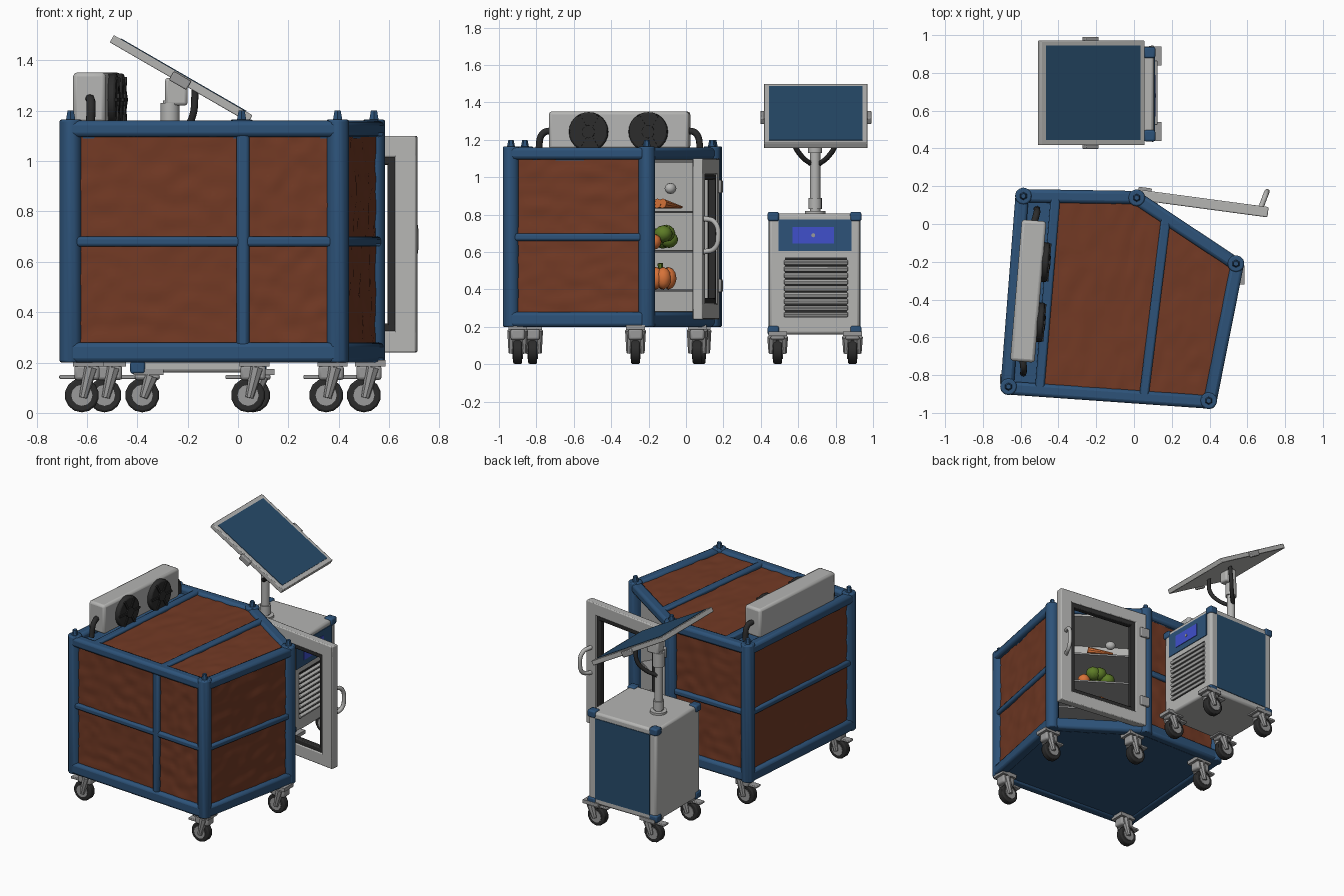
import bpy, bmesh, math, random
from mathutils import Matrix, Vector, noise

default_cube = bpy.data.objects.get("Cube")
if default_cube:
    bpy.data.objects.remove(default_cube)
random.seed(4)


def material(name, red, green, blue):
    mat = bpy.data.materials.new(name)
    mat.use_nodes = True
    mat.diffuse_color = (red, green, blue, 1)
    mat.node_tree.nodes["Principled BSDF"].inputs["Base Color"].default_value = (red, green, blue, 1)
    return mat


BLUE = material("frame blue", 0.026, 0.085, 0.19)
BROWN = material("bark brown", 0.17, 0.042, 0.018)
WHITE = material("off white", 0.46, 0.46, 0.45)
GREY = material("metal grey", 0.32, 0.32, 0.32)
DARK = material("rubber dark", 0.025, 0.025, 0.025)
CELL = material("solar blue", 0.02, 0.07, 0.145)
SCREEN = material("screen blue", 0.05, 0.08, 0.6)
ORANGE = material("vegetable orange", 0.68, 0.17, 0.04)
GREEN = material("leaf green", 0.11, 0.2, 0.02)
WORLD = Matrix.Identity(4)


def finish(name, bm, mat, frame=WORLD, bevel=0):
    """Turn a bmesh into a named object placed by a frame matrix."""
    bmesh.ops.recalc_face_normals(bm, faces=bm.faces)
    mesh = bpy.data.meshes.new(name)
    bm.to_mesh(mesh)
    bm.free()
    mesh.materials.append(mat)
    obj = bpy.data.objects.new(name, mesh)
    obj.matrix_world = frame
    bpy.context.collection.objects.link(obj)
    if bevel:
        mod = obj.modifiers.new("rounded edges", 'BEVEL')
        mod.width, mod.segments = bevel, 2
    return obj


def box(name, lo, hi, mat, frame=WORLD, bevel=0):
    lo, hi = Vector(lo), Vector(hi)
    bm = bmesh.new()
    bmesh.ops.create_cube(bm, size=1, matrix=Matrix.Translation((lo + hi) / 2) @ Matrix.Diagonal((*(hi - lo), 1)))
    return finish(name, bm, mat, frame, bevel)


def rod(name, start, end, radius, mat, sides=16, tip=None, frame=WORLD, bevel=0):
    start, end = Vector(start), Vector(end)
    turn = (end - start).to_track_quat('Z', 'Y').to_matrix().to_4x4()
    bm = bmesh.new()
    bmesh.ops.create_cone(bm, cap_ends=True, segments=sides, radius1=radius,
                          radius2=radius if tip is None else tip, depth=(end - start).length,
                          matrix=Matrix.Translation((start + end) / 2) @ turn)
    return finish(name, bm, mat, frame, bevel)


def ball(name, centre, scale, mat, frame=WORLD):
    bm = bmesh.new()
    bmesh.ops.create_icosphere(bm, subdivisions=2, radius=1,
                               matrix=Matrix.Translation(centre) @ Matrix.Diagonal((*scale, 1)))
    return finish(name, bm, mat, frame)


def tube(name, points, radius, mat, frame=WORLD):
    curve = bpy.data.curves.new(name, 'CURVE')
    curve.dimensions, curve.bevel_depth, curve.bevel_resolution = '3D', radius, 2
    curve.use_fill_caps = True
    spline = curve.splines.new('BEZIER')
    spline.bezier_points.add(len(points) - 1)
    for knot, point in zip(spline.bezier_points, points):
        knot.co = point
        knot.handle_left_type = knot.handle_right_type = 'AUTO'
    curve.materials.append(mat)
    obj = bpy.data.objects.new(name, curve)
    obj.matrix_world = frame
    bpy.context.collection.objects.link(obj)


def bark(name, corners, frame=WORLD, cells=22):
    """Rough panel spanning four corners."""
    a, b, c, d = map(Vector, corners)
    normal = (b - a).cross(d - a).normalized()
    bm = bmesh.new()
    rows = []
    for j in range(cells + 1):
        v = j / cells
        rows.append([])
        for i in range(cells + 1):
            p = a.lerp(b, i / cells).lerp(d.lerp(c, i / cells), v)
            rows[-1].append(bm.verts.new(p + normal * 0.007 * noise.noise((frame @ p) * 16)))
    for low, high in zip(rows, rows[1:]):
        for i in range(cells):
            bm.faces.new((low[i], low[i + 1], high[i + 1], high[i]))
    return finish(name, bm, BROWN, frame)


def prism(name, outline, z0, z1, mat):
    bm = bmesh.new()
    face = bm.faces.new([bm.verts.new((x, y, z0)) for x, y in outline])
    top = bmesh.ops.extrude_face_region(bm, geom=[face])["geom"]
    bmesh.ops.translate(bm, vec=(0, 0, z1 - z0), verts=[v for v in top if isinstance(v, bmesh.types.BMVert)])
    return finish(name, bm, mat)


def along(p, q):
    """Frame at p with x running towards q."""
    step = Vector(q) - Vector(p)
    return Matrix.Translation((*p, 0)) @ Matrix.Rotation(math.atan2(step.y, step.x), 4, 'Z'), step.length


def caster(name, x, y, top):
    at = Matrix.Translation((x, y, 0))
    rod(name + "_wheel", (0, -0.024, 0.07), (0, 0.024, 0.07), 0.068, DARK, 14, frame=at, bevel=0.008)
    rod(name + "_hub", (0, -0.028, 0.07), (0, 0.028, 0.07), 0.042, GREY, 12, frame=at)
    for side in (-1, 1):
        rod(name + "_fork", (0.005, side * 0.033, 0.06), (0.035, side * 0.028, top - 0.02), 0.016, GREY, 8, 0.028, at)
    box(name + "_crown", (-0.03, -0.038, 0.13), (0.07, 0.038, top - 0.01), GREY, at, 0.012)
    box(name + "_plate", (-0.035, -0.05, top - 0.015), (0.085, 0.05, top + 0.01), GREY, at)
    box(name + "_pedal", (-0.09, -0.025, 0.135), (-0.02, 0.025, 0.15), GREY, at, 0.004)


# Five-sided cold room frame
FRONT_R, FRONT_L, SIDE_L, BACK_L, BACK_R = (-0.71, -0.9), (0.43, -0.98), (0.585, -0.2), (0.02, 0.175), (-0.625, 0.185)
CORNERS = [FRONT_R, FRONT_L, SIDE_L, BACK_L, BACK_R]
centre = sum((Vector(c) for c in CORNERS), Vector((0, 0))) / len(CORNERS)
inner = [Vector(c).lerp(centre, 0.05) for c in CORNERS]
prism("floor", inner, 0.21, 0.25, BLUE)
prism("roof", inner, 1.09, 1.12, BLUE)
for (x, y) in [Vector(c).lerp(centre, 0.07) for c in CORNERS]:
    rod("corner_post", (x, y, 0.2), (x, y, 1.165), 0.045, BLUE, 12, bevel=0.008)
    rod("corner_lug", (x, y, 1.16), (x, y, 1.2), 0.022, BLUE, 6, 0.014)

# Walls: beams, rails and bark panels
for start, end in zip(CORNERS, CORNERS[1:] + CORNERS[:1]):
    wall, length = along(start, end)
    box("bottom_beam", (0.02, 0, 0.2), (length - 0.02, 0.07, 0.28), BLUE, wall, 0.018)
    box("top_beam", (0.02, 0, 1.095), (length - 0.02, 0.07, 1.16), BLUE, wall, 0.018)
    if start == SIDE_L:
        continue
    box("middle_rail", (0.04, 0.008, 0.66), (length - 0.04, 0.06, 0.7), BLUE, wall, 0.012)
    splits = [0.05, length - 0.05]
    if start == FRONT_R:
        splits.insert(1, 0.73)
        box("mullion", (0.705, 0.005, 0.25), (0.755, 0.06, 1.12), BLUE, wall, 0.014)
    for x0, x1 in zip(splits, splits[1:]):
        for z0, z1 in ((0.26, 0.68), (0.68, 1.12)):
            bark("wall_panel", [(x0, 0.028, z0), (x1, 0.028, z0), (x1, 0.028, z1), (x0, 0.028, z1)], wall)

# Roof bark and bars
roof_quads = [((-0.49, -0.88), (-0.1, -0.9), (0, 0.12), (-0.41, 0.12)),
              ((-0.1, -0.9), (0.05, -0.92), (0.16, 0.02), (0, 0.12)),
              ((0.05, -0.92), (0.4, -0.94), (0.53, -0.21), (0.16, 0.02))]
for quad in roof_quads:
    bark("roof_panel", [(x, y, 1.142) for x, y in quad])
for name, start, end in (("tray_bar", (-0.5, -0.88), (-0.415, 0.15)), ("roof_divider", (0.05, -0.93), (0.17, 0.04))):
    bar, length = along(start, end)
    box(name, (0, -0.025, 1.1), (length, 0.025, 1.16), BLUE, bar, 0.01)

# Cooling unit with two fans
cooler = Matrix.Translation((-0.56, -0.355, 0)) @ Matrix.Rotation(-0.083, 4, 'Z')
box("cooler_body", (-0.065, -0.375, 1.15), (0.065, 0.375, 1.352), WHITE, cooler, 0.016)
for side in (-1, 1):
    y = side * 0.16
    rod("fan_shroud", (0.05, y, 1.243), (0.095, y, 1.243), 0.105, DARK, 24, frame=cooler, bevel=0.01)
    rod("fan_hub", (0.09, y, 1.243), (0.105, y, 1.243), 0.035, DARK, 12, frame=cooler)
    for k in range(6):
        spoke = cooler @ Matrix.Translation((0.098, y, 1.243)) @ Matrix.Rotation(k * math.pi / 3, 4, 'X')
        box("fan_spoke", (-0.006, 0, -0.007), (0.004, 0.1, 0.007), DARK, spoke)
    tube("cooler_pipe", [(0, side * 0.36, 1.25), (0.01, side * 0.41, 1.235), (0.01, side * 0.435, 1.14)],
         0.018, DARK, cooler)

# Lined interior with shelves
room, width = along(BACK_L, SIDE_L)
x0, x1, deep = 0.06, width - 0.06, -0.42
box("liner_back", (x0, deep - 0.02, 0.26), (x1, deep, 1.1), WHITE, room)
box("liner_floor", (x0, deep, 0.26), (x1, -0.02, 0.285), WHITE, room)
box("liner_ceiling", (x0, deep, 1.08), (x1, -0.02, 1.1), WHITE, room)
for x in (x0, x1):
    box("liner_side", (x - 0.01, deep, 0.26), (x + 0.01, -0.02, 1.1), WHITE, room)
for z in (0.4, 0.61, 0.82):
    box("shelf", (x0, deep, z - 0.012), (x1, -0.06, z), GREY, room)

# Produce on the shelves
for k in range(7):
    a = k * math.tau / 7
    ball("pumpkin_lobe", (0.32 + 0.045 * math.cos(a), -0.16 + 0.045 * math.sin(a), 0.46), (0.043, 0.043, 0.06), ORANGE, room)
rod("pumpkin_stem", (0.32, -0.16, 0.5), (0.325, -0.16, 0.54), 0.014, GREEN, 6, frame=room)
for k in range(9):
    spot = (0.3 + random.uniform(-0.07, 0.07), -0.15 + random.uniform(-0.05, 0.05), 0.67 + random.uniform(-0.02, 0.04))
    ball("cabbage_leaf", spot, (0.05, 0.05, 0.045), GREEN, room)
ball("orange_fruit", (0.42, -0.14, 0.655), (0.043, 0.043, 0.043), ORANGE, room)
for k in range(4):
    rod("carrot", (0.4, -0.2 + k * 0.035, 0.86), (0.23, -0.19 + k * 0.035, 0.84), 0.026, ORANGE, 10, 0.006, room)
ball("white_bundle", (0.24, -0.15, 0.94), (0.035, 0.03, 0.03), WHITE, room)

# Open door with window, seal and handle
door, span = along((0.04, 0.155), (0.71, 0.065))
lo_z, hi_z, rim = 0.24, 1.1, 0.085
for name, m, seal in (("door_frame", 0, WHITE), ("door_seal", rim - 0.005, DARK)):
    w = rim if m == 0 else 0.035
    y0, y1 = (-0.03, 0.025) if m == 0 else (-0.022, 0.018)
    for z in (lo_z + m, hi_z - m - w):
        box(name, (m, y0, z), (span - m, y1, z + w), seal, door, 0.006)
    for x in (m, span - m - w):
        box(name, (x, y0, lo_z + m), (x + w, y1, hi_z - m), seal, door, 0.006)
tube("door_handle", [(span - 0.04, 0.02, 0.6), (span - 0.025, 0.085, 0.62), (span - 0.02, 0.105, 0.68),
                     (span - 0.025, 0.085, 0.76), (span - 0.04, 0.02, 0.78)], 0.014, WHITE, door)
for z in (0.42, 0.95):
    box("door_hinge", (-0.02, 0, z - 0.035), (0.05, 0.04, z + 0.035), GREY, door, 0.006)

# Power cabinet
cx0, cx1, cy0, cy1, cz0, cz1 = -0.42, 0.105, 0.445, 0.93, 0.16, 0.805
box("cabinet_body", (cx0, cy0, cz0), (cx1, cy1, cz1), WHITE, bevel=0.015)
for x in (cx0 + 0.022, cx1 - 0.022):
    for y in (cy0 + 0.022, cy1 - 0.022):
        for z in (cz0 + 0.02, cz1 - 0.015):
            box("corner_cap", (x - 0.03, y - 0.03, z - 0.025), (x + 0.03, y + 0.03, z + 0.025), BLUE, bevel=0.01)
for y in (cy0, cy1):
    box("side_plate", (cx0 + 0.05, y - 0.004, cz0 + 0.04), (cx1 - 0.05, y + 0.004, cz1 - 0.04), CELL)
box("control_panel", (cx1 - 0.004, 0.495, 0.605), (cx1 + 0.005, 0.885, 0.775), BLUE)
box("display", (cx1, 0.57, 0.645), (cx1 + 0.009, 0.79, 0.735), SCREEN)
rod("display_dot", (cx1, 0.68, 0.69), (cx1 + 0.012, 0.68, 0.69), 0.011, GREY, 8)
box("vent_recess", (cx1 - 0.004, 0.53, 0.25), (cx1 + 0.003, 0.86, 0.57), DARK)
for k in range(9):
    slat = Matrix.Translation((cx1, 0.695, 0.268 + k * 0.035)) @ Matrix.Rotation(0.5, 4, 'Y')
    box("vent_slat", (-0.005, -0.17, -0.01), (0.018, 0.17, 0.01), WHITE, slat, 0.003)

# Mast and tilted solar panel
mast_x, mast_y = -0.27, 0.69
rod("mast", (mast_x, mast_y, 0.8), (mast_x, mast_y, 1.24), 0.028, WHITE)
for z, h, r in ((0.8, 0.02, 0.055), (0.83, 0.06, 0.036), (1.13, 0.1, 0.038)):
    rod("mast_collar", (mast_x, mast_y, z), (mast_x, mast_y, z + h), r, WHITE)
box("tilt_head", (-0.29, 0.655, 1.22), (-0.2, 0.725, 1.33), WHITE, bevel=0.012)
for side in (-1, 1):
    tube("support_arm", [(mast_x, mast_y + side * 0.02, 1.07), (-0.22, mast_y + side * 0.07, 1.11),
                         (-0.18, mast_y + side * 0.11, 1.18), (-0.17, mast_y + side * 0.11, 1.28)], 0.014, DARK)
solar = Matrix.Translation((-0.225, 0.694, 1.328)) @ Matrix.Rotation(math.radians(30), 4, 'Y')
box("solar_frame", (-0.318, -0.277, -0.018), (0.318, 0.277, 0.015), WHITE, solar, 0.004)
box("solar_cells", (-0.288, -0.25, 0.01), (0.288, 0.25, 0.018), CELL, solar)
for side in (-1, 1):
    box("solar_clamp", (-0.04, side * 0.285 - 0.012, -0.03), (0.04, side * 0.285 + 0.012, 0.01), GREY, solar, 0.005)

# Casters
for x, y in ((-0.62, -0.82), (0.35, -0.9), (0.5, -0.27), (0.04, 0.06), (-0.53, 0.08)):
    caster("room_caster", x, y, 0.2)
for x in (-0.38, 0.06):
    for y in (0.49, 0.89):
        caster("cabinet_caster", x, y, 0.165)

# Smooth shading with sharp edges kept
bpy.ops.object.select_all(action='DESELECT')
for obj in bpy.context.collection.objects:
    if obj.type == 'MESH':
        obj.select_set(True)
        bpy.context.view_layer.objects.active = obj
bpy.ops.object.shade_smooth_by_angle(angle=math.radians(35))
